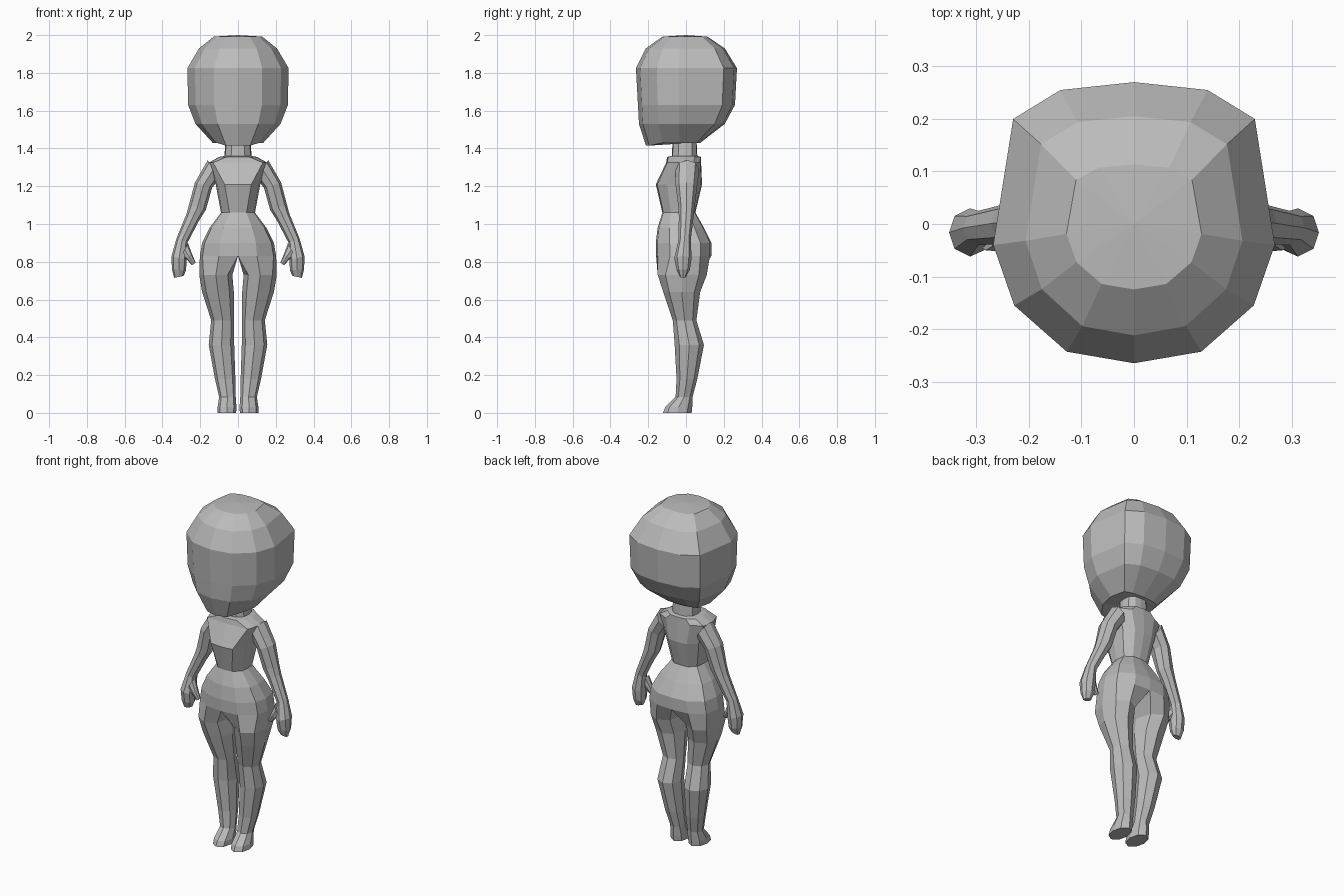
import bpy, bmesh
from mathutils import Vector

cube = bpy.data.objects.get("Cube")
if cube:
    bpy.data.objects.remove(cube, do_unlink=True)

grey = bpy.data.materials.new("plain grey")
grey.use_nodes = True
COLOUR = (0.5, 0.5, 0.5, 1)
grey.diffuse_color = COLOUR
grey.node_tree.nodes["Principled BSDF"].inputs["Base Color"].default_value = COLOUR

# Eight-sided limb section: share of the way inner to outer, then depth
LIMB = [(.14, -.72), (.5, -1), (.87, -.68), (1, 0), (.87, .68), (.5, 1), (.14, .72), (0, 0)]


def limb_ring(bm, inner, outer, front, back):
    """Ring spanning two (x, z) points and a depth range."""
    a, b = Vector(inner), Vector(outer)
    ring = []
    for u, v in LIMB:
        p = a.lerp(b, u)
        ring.append(bm.verts.new((p.x, (front + back) / 2 + v * (back - front) / 2, p.y)))
    return ring


def half_ring(bm, z, width, front, back, flat):
    """Right-open half section of the trunk, front centre to back centre."""
    shape = [(0, -1), (flat, -.94), (.93, -.5), (1, 0), (.92, .6), (.5, .95), (0, 1)]
    mid, half = (front + back) / 2, (back - front) / 2
    return [bm.verts.new((width * u, mid + half * v, z)) for u, v in shape]


def bridge(bm, rings, closed):
    for a, b in zip(rings, rings[1:]):
        n = len(a)
        for i in range(n if closed else n - 1):
            j = (i + 1) % n
            bm.faces.new((a[i], a[j], b[j], b[i]))


def finish(bm, name, mirrored=True):
    bmesh.ops.recalc_face_normals(bm, faces=bm.faces)
    mesh = bpy.data.meshes.new(name)
    bm.to_mesh(mesh)
    bm.free()
    mesh.materials.append(grey)
    obj = bpy.data.objects.new(name, mesh)
    bpy.context.collection.objects.link(obj)
    if mirrored:
        mod = obj.modifiers.new("Mirror", 'MIRROR')
        mod.merge_threshold = 0.0005
    return obj


# Trunk with neck, hips and legs as one half, mirrored
bm = bmesh.new()
trunk = [half_ring(bm, *s) for s in (
    (1.46, .065, -.07, .055, .5),
    (1.36, .072, -.075, .06, .5),
    (1.355, .1, -.1, .08, .6),
    (1.325, .155, -.105, .08, .85),
    (1.21, .118, -.16, .085, .6),
    (1.06, .09, -.125, .05, .5),
    (.98, .15, -.15, .095, .5),
    (.90, .19, -.16, .135, .5),
    (.83, .202, -.158, .134, .5))]
bridge(bm, trunk, False)
bm.faces.new(trunk[0])
crotch = bm.verts.new((0, -.01, .83))
legs = [trunk[-1] + [crotch]]
for z, inner, outer, front, back in (
        (.73, .03, .205, -.15, .11),
        (.64, .022, .19, -.12, .075),
        (.49, .02, .142, -.07, .055),
        (.36, .02, .155, -.06, .095),
        (.18, .014, .122, -.05, .06),
        (.085, .012, .1, -.055, .035),
        (.03, .008, .108, -.11, .033),
        (0, .01, .108, -.122, .03)):
    legs.append(limb_ring(bm, (inner, z), (outer, z), front, back))
bridge(bm, legs, True)
bm.faces.new(legs[-1])
finish(bm, "body")

# Arms down to the mitten hands
bm = bmesh.new()
arm = [limb_ring(bm, *s) for s in (
    ((.10, 1.24), (.16, 1.338), -.055, .07),
    ((.138, 1.19), (.228, 1.22), -.055, .06),
    ((.17, 1.075), (.26, 1.10), -.04, .045),
    ((.205, 1.02), (.272, 1.055), -.038, .04),
    ((.268, .90), (.325, .925), -.04, .025),
    ((.272, .81), (.352, .83), -.062, .03),
    ((.275, .755), (.35, .76), -.05, .02),
    ((.288, .725), (.338, .715), -.032, .0))]
bridge(bm, arm, True)
bm.faces.new(arm[0])
bm.faces.new(arm[-1])
finish(bm, "arms")

# Thumbs
bm = bmesh.new()
thumb = [limb_ring(bm, *s) for s in (
    ((.265, .90), (.30, .83), -.05, .0),
    ((.245, .845), (.275, .815), -.052, -.01),
    ((.224, .795), (.243, .782), -.045, -.02))]
bridge(bm, thumb, True)
bm.faces.new(thumb[0])
bm.faces.new(thumb[-1])
finish(bm, "thumbs")

# Head: one half outline, scaled level by level
OUTLINE = [(0, -.265), (.128, -.243), (.228, -.155), (.268, -.04), (.23, .2), (.14, .255), (0, .27)]
bm = bmesh.new()
levels = []
for z, wide, front, back in (
        (1.992, .48, .47, .42),
        (1.93, .77, .8, .76),
        (1.825, 1, 1, 1),
        (1.63, .985, .96, .96),
        (1.53, .84, .94, .76),
        (1.43, .5, .8, .28)):
    levels.append([bm.verts.new((x * wide, y * (front if y < 0 else back), z))
                   for x, y in OUTLINE])
bridge(bm, levels, False)
for ring, y, z in ((levels[0], 0, 2), (levels[-1], -.04, 1.425)):
    centre = bm.verts.new((0, y, z))
    for a, b in zip(ring, ring[1:]):
        bm.faces.new((a, b, centre))
levels[-1][0].co.z = levels[-1][1].co.z = 1.415
finish(bm, "head")
